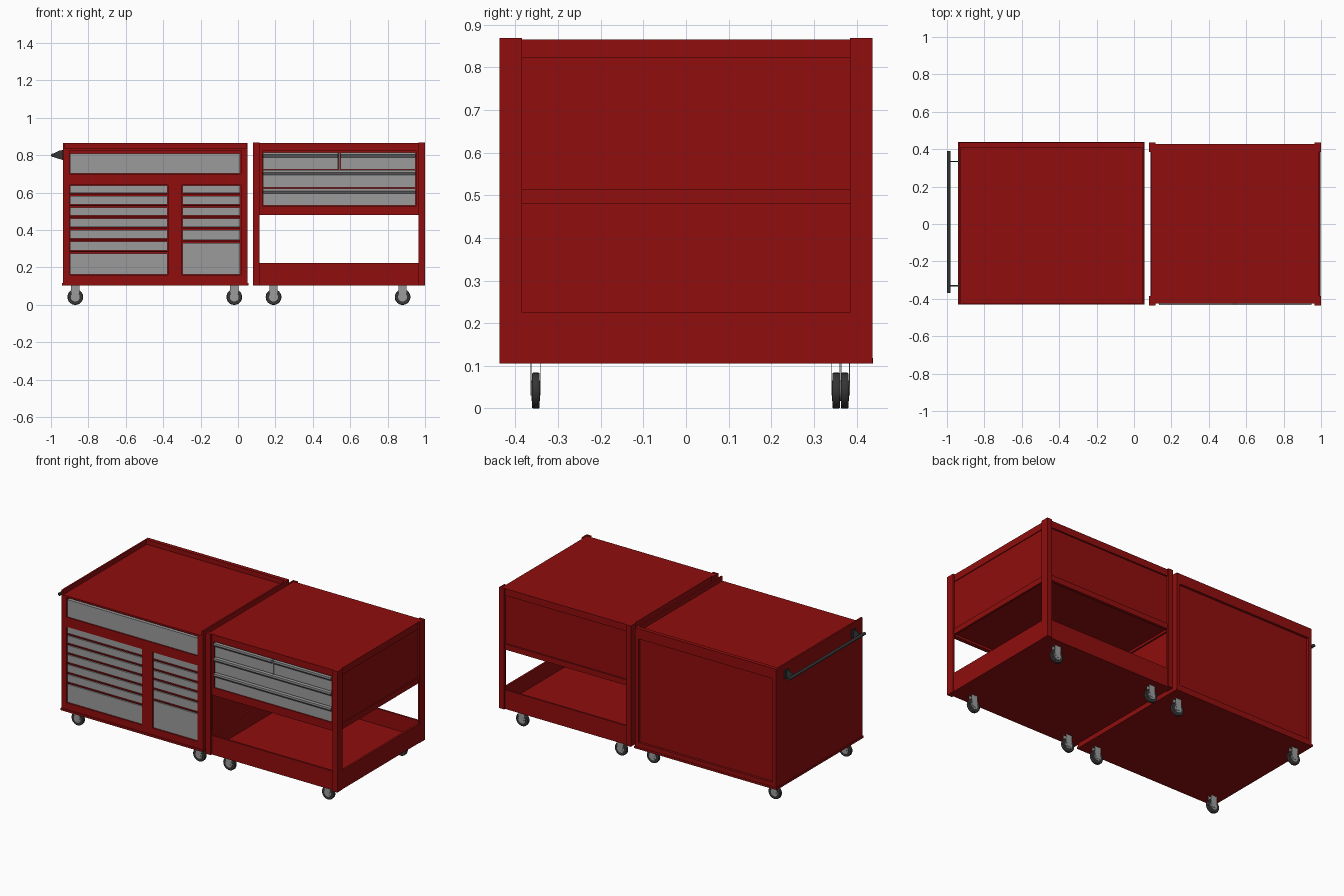
import bpy, bmesh, math
from mathutils import Matrix


def material(name, col):
    m = bpy.data.materials.new(name)
    m.diffuse_color = (*col, 1)
    return m


RED = material("red paint", (0.28, 0.004, 0.004))
GREY = material("drawer grey", (0.33, 0.33, 0.33))
DARK = material("dark rubber", (0.035, 0.035, 0.035))


def finish(name, bm, mat):
    bmesh.ops.recalc_face_normals(bm, faces=bm.faces)
    me = bpy.data.meshes.new(name)
    bm.to_mesh(me)
    bm.free()
    me.materials.append(mat)
    ob = bpy.data.objects.new(name, me)
    bpy.context.collection.objects.link(ob)
    return ob


def boxes(name, mat, *specs):
    """One object from boxes given as (x0, x1, y0, y1, z0, z1)."""
    bm = bmesh.new()
    for x0, x1, y0, y1, z0, z1 in specs:
        mtx = Matrix.Translation(((x0 + x1) / 2, (y0 + y1) / 2, (z0 + z1) / 2))
        mtx = mtx @ Matrix.Diagonal((x1 - x0, y1 - y0, z1 - z0, 1))
        bmesh.ops.create_cube(bm, size=1, matrix=mtx)
    return finish(name, bm, mat)


def plate(name, mat, pts, y, t):
    """Flat plate: x-z outline with thickness t along y."""
    bm = bmesh.new()
    f = bm.faces.new([bm.verts.new((x, y - t / 2, z)) for x, z in pts])
    r = bmesh.ops.extrude_face_region(bm, geom=[f])
    bmesh.ops.translate(bm, vec=(0, t, 0),
                        verts=[v for v in r["geom"] if isinstance(v, bmesh.types.BMVert)])
    return finish(name, bm, mat)


def cylinder(name, mat, r, length, centre, bevel=0.0, n=32):
    """Cylinder lying along y."""
    bm = bmesh.new()
    bmesh.ops.create_cone(bm, cap_ends=True, segments=n, radius1=r, radius2=r, depth=length,
                          matrix=Matrix.Translation(centre) @ Matrix.Rotation(math.pi / 2, 4, 'X'))
    if bevel:
        rims = [e for e in bm.edges if any(len(f.verts) > 4 for f in e.link_faces)]
        bmesh.ops.bevel(bm, geom=rims, offset=bevel, segments=2, affect='EDGES', profile=0.5)
    ob = finish(name, bm, mat)
    for p in ob.data.polygons:
        p.use_smooth = len(p.vertices) <= 4
    return ob


def caster(tag, x, y):
    cylinder(tag + "_wheel", DARK, 0.042, 0.018, (x, y, 0.042), 0.003)
    cylinder(tag + "_hub", GREY, 0.024, 0.0205, (x, y, 0.042), 0, 24)
    fork = [(x - 0.012, 0.03), (x + 0.012, 0.03), (x + 0.022, 0.075), (x + 0.022, 0.105),
            (x - 0.022, 0.105), (x - 0.022, 0.075)]
    for s in (-1, 1):
        plate(tag + "_fork", GREY, fork, y + s * 0.0115, 0.002)


# ---- left cabinet: body, base, top rim ----
boxes("cabinet_body", RED, (-0.935, 0.052, -0.40, 0.42, 0.115, 0.835))
boxes("cabinet_base", RED, (-0.94, 0.056, -0.43, 0.438, 0.105, 0.118))
boxes("cabinet_top_rim", RED, (-0.935, -0.925, -0.425, 0.435, 0.83, 0.865),
      (0.042, 0.052, -0.425, 0.435, 0.83, 0.865), (-0.925, 0.042, 0.41, 0.435, 0.83, 0.865))
# back frame around the inset panel
boxes("cabinet_back_frame", RED, (-0.935, -0.91, 0.42, 0.435, 0.118, 0.83),
      (0.027, 0.052, 0.42, 0.435, 0.118, 0.83),
      (-0.91, 0.027, 0.42, 0.435, 0.80, 0.83), (-0.91, 0.027, 0.42, 0.435, 0.118, 0.145))
# front frame with three openings
boxes("cabinet_front_frame", RED, (-0.935, -0.90, -0.425, -0.40, 0.118, 0.835),
      (0.015, 0.052, -0.425, -0.40, 0.118, 0.835), (-0.90, 0.015, -0.425, -0.40, 0.825, 0.835),
      (-0.90, 0.015, -0.425, -0.40, 0.64, 0.70), (-0.90, 0.015, -0.425, -0.40, 0.118, 0.16),
      (-0.375, -0.30, -0.425, -0.40, 0.16, 0.64))

# ---- left cabinet drawers ----
boxes("wide_drawer_front", GREY, (-0.897, 0.012, -0.42, -0.40, 0.702, 0.81))
rows = [0.642, 0.587, 0.526, 0.466, 0.404, 0.342, 0.28, 0.16]
for tag, x0, x1, edges in (("left", -0.897, -0.378, rows), ("right", -0.297, 0.012, rows[:5] + [0.335, 0.16])):
    for i, (top, low) in enumerate(zip(edges, edges[1:])):
        last = i == len(edges) - 2
        boxes(f"{tag}_drawer_front_{i + 1}", GREY,
              (x0, x1, -0.42, -0.40, low + (0.003 if last else 0.012), top - 0.004))
        if not last:
            boxes(f"{tag}_drawer_trim_{i + 1}", RED, (x0, x1, -0.422, -0.40, low + 0.002, low + 0.009))

# ---- push handle on the left side ----
cylinder("push_handle_bar", DARK, 0.0095, 0.76, (-0.9895, 0.01, 0.80), 0, 20)
for y in (-0.33, 0.335):
    plate("handle_bracket", DARK, [(-0.935, 0.775), (-0.935, 0.828), (-0.955, 0.825),
                                   (-0.985, 0.81), (-0.985, 0.79), (-0.955, 0.78)], y, 0.006)
    boxes("handle_mount", DARK, (-0.94, -0.934, y - 0.02, y + 0.02, 0.775, 0.828))

# ---- right cart: corner posts as angle sections ----
for sx in (0, 1):
    for sy in (-1, 1):
        x0, x1 = (0.08, 0.115) if sx == 0 else (0.965, 1.0)
        xa, xb = (0.08, 0.09) if sx == 0 else (0.99, 1.0)
        ya, yb = sorted((sy * 0.437, sy * 0.425))
        yc, yd = sorted((sy * 0.437, sy * 0.385))
        boxes("corner_post", RED, (x0, x1, ya, yb, 0.105, 0.868), (xa, xb, yc, yd, 0.105, 0.868))

# upper box core, top and underside
boxes("upper_box", RED, (0.095, 0.985, -0.40, 0.418, 0.495, 0.86))
boxes("cart_top", RED, (0.09, 0.99, -0.425, 0.428, 0.822, 0.865))
# bottom flange around the sides and back
boxes("upper_box_flange", RED, (0.088, 0.10, -0.42, 0.428, 0.48, 0.515),
      (0.98, 0.992, -0.42, 0.428, 0.48, 0.515), (0.09, 0.99, 0.41, 0.428, 0.48, 0.515))
# front frame round the drawers
boxes("cart_front_frame", RED, (0.09, 0.13, -0.425, -0.40, 0.48, 0.825),
      (0.952, 0.99, -0.425, -0.40, 0.48, 0.825), (0.13, 0.952, -0.425, -0.40, 0.48, 0.53))

# ---- right cart drawers: two half drawers over two wide ones ----
for i, (x0, x1, z0, z1) in enumerate(((0.133, 0.535, 0.725, 0.815), (0.547, 0.95, 0.725, 0.815),
                                      (0.133, 0.95, 0.627, 0.72), (0.133, 0.95, 0.532, 0.622))):
    boxes(f"cart_drawer_front_{i + 1}", GREY, (x0, x1, -0.42, -0.40, z0, z1))
    # pull lip with a sloping underside
    bm = bmesh.new()
    prof = [(-0.42, z1), (-0.433, z1), (-0.433, z1 - 0.012), (-0.42, z1 - 0.026)]
    f = bm.faces.new([bm.verts.new((x0, y, z)) for y, z in prof])
    r = bmesh.ops.extrude_face_region(bm, geom=[f])
    bmesh.ops.translate(bm, vec=(x1 - x0, 0, 0),
                        verts=[v for v in r["geom"] if isinstance(v, bmesh.types.BMVert)])
    finish(f"cart_drawer_lip_{i + 1}", bm, GREY)
boxes("drawer_divider", GREY, (0.537, 0.545, -0.422, -0.40, 0.722, 0.815))

# ---- right cart lower tray ----
boxes("lower_tray", RED, (0.088, 0.992, -0.425, 0.428, 0.105, 0.125),
      (0.088, 0.992, -0.425, -0.413, 0.105, 0.225), (0.088, 0.992, 0.416, 0.428, 0.105, 0.225),
      (0.088, 0.10, -0.425, 0.428, 0.105, 0.225), (0.985, 0.9975, -0.425, 0.428, 0.105, 0.225))

# ---- casters ----
for x, back in ((-0.87, 0.352), (-0.02, 0.352), (0.19, 0.372), (0.88, 0.372)):
    caster("front_caster", x, -0.352)
    caster("back_caster", x, back)
